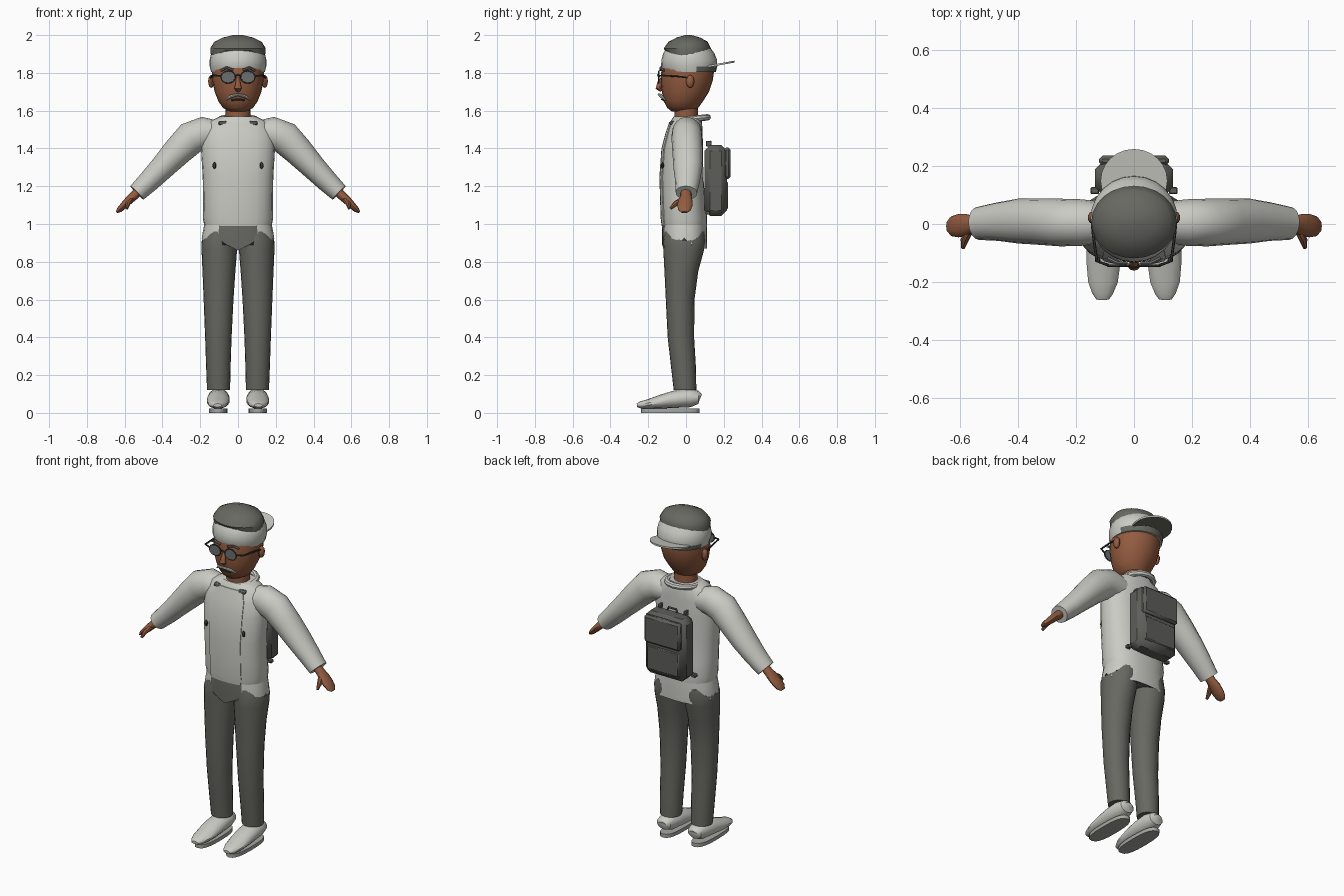
import bpy, bmesh, math
from mathutils import Vector

if "Cube" in bpy.data.objects:
    bpy.data.objects.remove(bpy.data.objects["Cube"])

def material(name, r, g, b):
    m = bpy.data.materials.new(name)
    m.diffuse_color = (r, g, b, 1)
    m.use_nodes = True
    m.node_tree.nodes["Principled BSDF"].inputs["Base Color"].default_value = m.diffuse_color
    return m

LIGHT = material("light grey cloth", 0.60, 0.60, 0.56)
DARK = material("dark grey cloth", 0.135, 0.138, 0.12)
PACK = material("pack grey", 0.11, 0.112, 0.10)
SKIN = material("brown skin", 0.29, 0.105, 0.05)
FRAME = material("dark frame", 0.04, 0.04, 0.04)
LENS = material("lens grey", 0.15, 0.16, 0.16)
SOLE = material("sole grey", 0.38, 0.38, 0.36)

def finish(name, bm, mats, rule=None):
    bmesh.ops.recalc_face_normals(bm, faces=bm.faces[:])
    if rule:
        bm.normal_update()
        for f in bm.faces:
            f.material_index = rule(f)
    me = bpy.data.meshes.new(name)
    bm.to_mesh(me)
    bm.free()
    for m in mats:
        me.materials.append(m)
    ob = bpy.data.objects.new(name, me)
    bpy.context.collection.objects.link(ob)
    return ob

def loft(name, rings, *mats, rule=None):
    """Skin a list of closed point rings and close both ends."""
    bm = bmesh.new()
    vs = [[bm.verts.new(p) for p in r] for r in rings]
    n = len(vs[0])
    for a, b in zip(vs, vs[1:]):
        for i in range(n):
            j = (i + 1) % n
            bm.faces.new((a[i], a[j], b[j], b[i]))
    bm.faces.new(vs[0])
    bm.faces.new(vs[-1])
    return finish(name, bm, mats, rule)

def oval(z, rx, y0, y1, cx=0, n=24, e=1.0):
    """Level ring from y0 to y1; e below 1 makes it squarer."""
    pts = []
    for i in range(n):
        a = math.tau * i / n
        c, s = math.cos(a), math.sin(a)
        pts.append(Vector((cx + rx * math.copysign(abs(c) ** e, c),
                           (y0 + y1) / 2 + (y1 - y0) / 2 * math.copysign(abs(s) ** e, s), z)))
    return pts

def tube(name, pts, radii, mat, ref=(0, 1, 0), n=12):
    """Sweep an oval; the second radius lies along ref."""
    pts = [Vector(p) for p in pts]
    rings = []
    for i, p in enumerate(pts):
        t = (pts[min(i + 1, len(pts) - 1)] - pts[max(i - 1, 0)]).normalized()
        v = Vector(ref)
        v = (v - t * v.dot(t)).normalized()
        u = t.cross(v)
        ru, rv = radii[i] if isinstance(radii, list) else (radii, radii)
        rings.append([p + u * ru * math.cos(math.tau * k / n) + v * rv * math.sin(math.tau * k / n)
                      for k in range(n)])
    return loft(name, rings, mat)

def ball(name, loc, size, mat, seg=14):
    bm = bmesh.new()
    bmesh.ops.create_uvsphere(bm, u_segments=seg, v_segments=8, radius=1)
    for v in bm.verts:
        v.co = Vector(loc) + Vector([a * b for a, b in zip(v.co, size)])
    return finish(name, bm, [mat])

def box(name, loc, size, mat, bevel=0.0):
    bm = bmesh.new()
    bmesh.ops.create_cube(bm, size=1)
    for v in bm.verts:
        v.co = Vector(loc) + Vector([a * b for a, b in zip(v.co, size)])
    if bevel:
        bmesh.ops.bevel(bm, geom=bm.edges[:], offset=bevel, segments=1, affect='EDGES')
    return finish(name, bm, [mat])

# Head and neck
loft("head", [oval(*s) for s in (
    (1.595, .045, -.075, .045), (1.615, .08, -.10, .065), (1.65, .104, -.118, .09),
    (1.70, .124, -.128, .122), (1.76, .135, -.134, .142), (1.82, .138, -.13, .15),
    (1.87, .13, -.115, .14))], SKIN)
loft("neck", [oval(1.50, .068, -.06, .065), oval(1.64, .064, -.062, .062)], SKIN)
tube("nose", [(0, -.125, 1.775), (0, -.14, 1.745), (0, -.145, 1.72), (0, -.13, 1.705)],
     [(.008, .01), (.013, .013), (.016, .02), (.008, .012)], SKIN, ref=(1, 0, 0), n=10)

# Moustache and mouth
tube("moustache", [(-.065, -.108, 1.655), (-.04, -.128, 1.675), (0, -.142, 1.685),
                   (.04, -.128, 1.675), (.065, -.108, 1.655)],
     [(.003, .003), (.009, .009), (.007, .008), (.009, .009), (.003, .003)], LIGHT, n=8)
tube("mouth", [(-.035, -.118, 1.656), (0, -.127, 1.66), (.035, -.118, 1.656)], .005, FRAME, n=6)

# Cap with dark crown and backward peak
loft("cap_band", [oval(*s) for s in (
    (1.805, .142, -.118, .158), (1.835, .15, -.132, .166), (1.87, .15, -.13, .164),
    (1.905, .142, -.12, .15), (1.945, .115, -.09, .12))], LIGHT, DARK,
    rule=lambda f: int(f.calc_center_median().z < 1.825 and f.calc_center_median().y > 0.05))
crown = [oval(*s) for s in (
    (1.895, .143, -.112, .13), (1.93, .147, -.118, .132), (1.965, .125, -.092, .115),
    (1.987, .08, -.05, .075), (2.0, .025, -.005, .03))]
for p in crown[0]:
    p.z = 1.918 if abs(p.x) < .08 else 1.885 if p.y < .05 else 1.90
loft("cap_crown", crown, DARK)
peak = []
for dz in (0, .010):
    peak.append([Vector((p.x, p.y, 1.812 + dz + .18 * max(0, p.y - .02)))
                 for p in oval(0, .115, .04, .258)])
loft("cap_peak", peak, LIGHT, DARK, rule=lambda f: int(f.normal.z < -.3))

# Ears, brows and glasses
for s in (1, -1):
    ball("ear", (s * .142, .022, 1.755), (.017, .022, .034), SKIN, 10)
    tube("eyebrow", [(s * .025, -.135, 1.815), (s * .06, -.134, 1.828), (s * .09, -.118, 1.812)],
         .007, LENS, n=6)
    tube("lens", [(s * .052, -.140, 1.778), (s * .052, -.147, 1.778)],
         [(.036, .030), (.036, .030)], LENS, ref=(0, 0, 1), n=16)
    rim = [(s * .052 + .037 * math.cos(a), -.144, 1.778 + .031 * math.sin(a))
           for a in [math.tau * k / 16 for k in range(17)]]
    tube("lens_rim", rim, .004, FRAME, n=6)
    tube("glasses_arm", [(s * .088, -.142, 1.783), (s * .128, -.128, 1.787),
                         (s * .141, -.03, 1.78), (s * .145, .02, 1.772), (s * .146, .032, 1.74)],
         .005, FRAME, ref=(0, 0, 1), n=6)
tube("glasses_bridge", [(-.018, -.146, 1.782), (0, -.15, 1.79), (.018, -.146, 1.782)], .004, FRAME, n=6)

# Jacket body
TORSO = ((.99, .178, -.125, .11), (1.03, .186, -.13, .112), (1.12, .184, -.133, .102),
         (1.25, .187, -.137, .092), (1.40, .196, -.126, .09), (1.48, .19, -.105, .088),
         (1.54, .155, -.085, .085), (1.568, .10, -.066, .08))
loft("jacket", [oval(*s, e=.85) for s in TORSO], LIGHT)

# Raised button strip down the jacket front
strip = []
for z, rx, y0, y1 in TORSO[:-1]:
    ring = oval(z, rx, y0, y1, n=48, e=.85)[32:41]
    strip.append([p + Vector((0, -.004, 0)) for p in ring] + [p + Vector((0, .01, 0)) for p in reversed(ring)])
loft("button_strip", strip, LIGHT)

# Collar with dark tabs
ring = [(.09 * math.sin(a), .025 - .09 * math.cos(a), 1.555 + .01 * math.cos(a + math.pi))
        for a in [math.radians(50 + 26 * k) for k in range(11)]]
tube("collar", ring, .017, LIGHT, ref=(0, 0, 1), n=8)

for s in (1, -1):
    box("collar_tab", (s * .082, -.072, 1.535), (.045, .03, .022), LENS, .006)
    ball("chest_button", (s * .125, -.125, 1.31), (.010, .008, .018), FRAME, 8)
    # Sleeves
    tube("sleeve", [(s * .10, .005, 1.475), (s * .18, .005, 1.482), (s * .25, .005, 1.455),
                    (s * .32, .008, 1.385), (s * .40, .01, 1.30), (s * .47, .008, 1.228), (s * .535, .002, 1.165)],
         [(.07, .07), (.086, .08), (.088, .082), (.078, .08), (.066, .077), (.058, .066), (.050, .057)],
         LIGHT, n=16)
    # Hands
    tube("hand", [(s * .50, 0, 1.20), (s * .55, 0, 1.15), (s * .578, -.003, 1.125),
                  (s * .605, -.006, 1.098), (s * .628, -.008, 1.075), (s * .642, -.008, 1.062)],
         [(.026, .028), (.024, .028), (.022, .038), (.019, .040), (.015, .034), (.006, .018)], SKIN)
    tube("thumb", [(s * .565, -.02, 1.13), (s * .583, -.055, 1.108), (s * .588, -.082, 1.082)],
         [(.014, .014), (.014, .014), (.007, .007)], SKIN, ref=(1, 0, 0), n=8)
    # Trouser legs
    loft("trouser_leg", [oval(*t, n=20) for t in (
        (.12, .061, -.065, .055, s * .103), (.25, .065, -.08, .052, s * .104),
        (.40, .070, -.097, .043, s * .104), (.60, .079, -.107, .045, s * .103),
        (.75, .087, -.114, .065, s * .101), (.86, .094, -.12, .095, s * .099),
        (.91, .094, -.122, .102, s * .098), (.96, .085, -.115, .10, s * .09))], DARK)
    # Shoes and separate soles
    tube("shoe", [(s * .103, .076, .078), (s * .103, .066, .082), (s * .103, .02, .08),
                  (s * .104, -.06, .072), (s * .105, -.13, .06), (s * .107, -.20, .047),
                  (s * .108, -.24, .042), (s * .108, -.26, .04)],
         [(.022, .03), (.035, .046), (.050, .057), (.046, .060), (.037, .060), (.025, .052),
          (.019, .036), (.009, .022)], LIGHT, ref=(1, 0, 0), n=14)
    loft("shoe_sole", [oval(z, .049, -.238, .072, s * .105, 20, .75) for z in (0, .022)], SOLE)
    # Pack straps and buckles
    box("pack_buckle", (s * .085, .12, 1.425), (.018, .03, .03), PACK, .004)
    box("strap_end", (s * .135, .115, 1.06), (.03, .025, .02), PACK, .004)

# Jacket hem over the hips, ragged edge, dark front panel
hem = [oval(z, rx, y0, y1, e=.85) for z, rx, y0, y1 in (
    (.90, .192, -.128, .11), (.95, .188, -.128, .112), (1.0, .178, -.125, .11))]
for i, p in enumerate(hem[0]):
    p.z = .86 if p.y < 0 and abs(p.x) < .05 else .87 if p.y > .09 else (.89 if i % 2 else .925)
loft("hip_hem", hem, LIGHT, DARK,
     rule=lambda f: int(f.normal.z < -.7 or (f.calc_center_median().y < -.05
                                             and abs(f.calc_center_median().x) < .085)))

# Backpack with flap and pocket
box("backpack", (0, .158, 1.23), (.27, .12, .375), PACK, .03)
box("pack_flap", (0, .218, 1.322), (.24, .036, .165), PACK, .012)
box("pack_pocket", (0, .211, 1.15), (.215, .024, .15), PACK, .008)
tube("pack_handle", [(-.035, .13, 1.41), (-.025, .13, 1.435), (.025, .13, 1.435), (.035, .13, 1.41)],
     .007, PACK, n=6)

# Smooth shading with sharp creases
bpy.ops.object.select_all(action='SELECT')
bpy.context.view_layer.objects.active = bpy.data.objects["head"]
bpy.ops.object.shade_smooth_by_angle(angle=math.radians(40))
